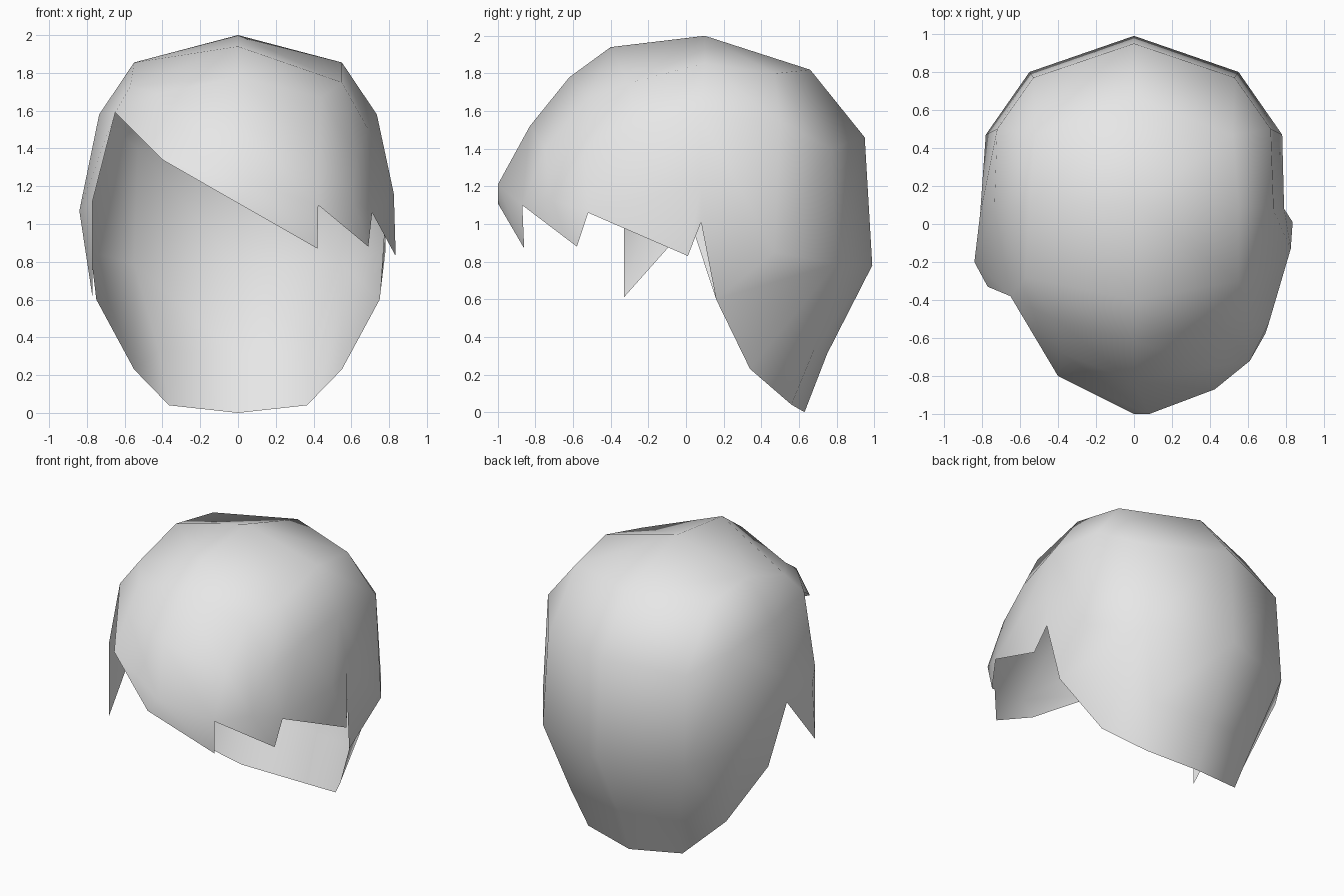
import bpy, bmesh

cube = bpy.data.objects.get("Cube")
if cube:
    bpy.data.objects.remove(cube, do_unlink=True)

# Centre line, from the front edge (F) over the crown (A) to the nape (S)
centre = {
    "F5": (0, -1, 1.11), "F4": (0.08, -1, 1.21), "F3": (0, -.83, 1.52),
    "F2": (0, -.62, 1.78), "F1": (0, -.4, 1.94), "A0": (0, .1, 2),
    "B0": (0, .66, 1.82), "C0": (0, .95, 1.46), "D0": (0, .99, .78),
    "E0": (0, .75, .31), "S4": (0, .63, 0),
}
# One half of the back, used on both sides
back = {
    "A1": (.55, .1, 1.855), "A2": (.735, .07, 1.58), "A3": (.79, .08, 1.2),
    "B1": (.52, .47, 1.8), "B2": (.72, .5, 1.54), "C1": (.53, .77, 1.4),
    "D1": (.55, .8, .79), "D2": (.78, .47, .85), "E1": (.42, .68, .33),
    "N": (.79, .08, 1.01), "S1": (.75, .16, .6), "S2": (.55, .34, .23),
    "S3": (.365, .56, .04),
}
# Jagged fringe on the left side: T are tips, V are notches
fringe_left = {
    "f1": (.55, -.3, 1.75), "f2": (.44, -.52, 1.67), "f3": (.43, -.75, 1.4),
    "g1": (.69, -.27, 1.5), "g2": (.63, -.54, 1.37), "G": (.61, -.72, 1.13),
    "h": (.825, -.13, 1.16), "T1": (.42, -.86, .87), "V1": (.425, -.87, 1.1),
    "T2": (.69, -.58, .88), "V2": (.71, -.52, 1.06), "T3": (.835, .01, .83),
}
# Swept parting and pointed sideburn on the right side
fringe_right = {
    "A3": (-.81, .05, 1.2), "N": (-.8, .025, 1.01),
    "f1": (-.57, -.28, 1.73), "f2": (-.42, -.5, 1.69), "f3": (-.38, -.68, 1.57),
    "K": (-.65, -.38, 1.59), "L": (-.4, -.8, 1.34), "M": (-.77, -.33, 1.12),
    "h": (-.84, -.2, 1.07), "T": (-.77, -.33, .61),
}
back_faces = ("A0 A1 B1 B0, A1 A2 B2 B1, B0 B1 C1 C0, B1 B2 C1, C0 C1 D1 D0, "
              "C1 B2 D2 D1, A2 A3 D2 B2, A3 N S1 D2, D0 D1 E1 E0, D1 D2 S1 S2, "
              "D1 S2 S3 E1, E0 E1 S3 S4, ")
left_faces = ("A0 A1 f1 F1, F1 f1 f2 F2, F2 f2 f3 F3, F3 f3 V1 F4, F4 V1 T1 F5, "
              "A1 A2 g1 f1, f1 g1 g2 f2, f2 g2 G f3, f3 G V1, V1 G T2, G V2 T2, "
              "g2 V2 G, g1 h V2 g2, A2 A3 h g1, V2 h T3, A3 N T3 h")
right_faces = ("A0 A1 f1 F1, F1 f1 f2 F2, F2 f2 f3 F3, F3 f3 L F4, F4 L F5, "
               "f2 f1 K, f2 K L f3, A1 A2 K f1, A2 h M K, A2 A3 h, M h T, "
               "h A3 N, h N T")

bm = bmesh.new()
shared = {k: bm.verts.new(p) for k, p in centre.items()}


def add_side(points, faces, flip):
    """Make one side from named points and join it to the centre line."""
    v = dict(shared)
    v.update({k: bm.verts.new(p) for k, p in points.items()})
    for names in faces.split(","):
        loop = [v[n] for n in names.split()]
        bm.faces.new(loop[::-1] if flip else loop)


add_side({**back, **fringe_left}, back_faces + left_faces, False)
mirrored = {k: (-x, y, z) for k, (x, y, z) in back.items()}
add_side({**mirrored, **fringe_right}, back_faces + right_faces, True)

# Make the shell face outward
bmesh.ops.recalc_face_normals(bm, faces=bm.faces[:])
if sum(f.normal.dot(f.calc_center_median() - shared["A0"].co * .5) for f in bm.faces) < 0:
    bmesh.ops.reverse_faces(bm, faces=bm.faces[:])
for f in bm.faces:
    f.smooth = True

mesh = bpy.data.meshes.new("hair_shell")
bm.to_mesh(mesh)
bm.free()
hair = bpy.data.objects.new("hair_shell", mesh)
bpy.context.collection.objects.link(hair)

# Single plain grey
grey = bpy.data.materials.new("light_grey")
grey.use_nodes = True
colour = (.8, .8, .8, 1)
grey.diffuse_color = colour
grey.node_tree.nodes["Principled BSDF"].inputs["Base Color"].default_value = colour
mesh.materials.append(grey)
